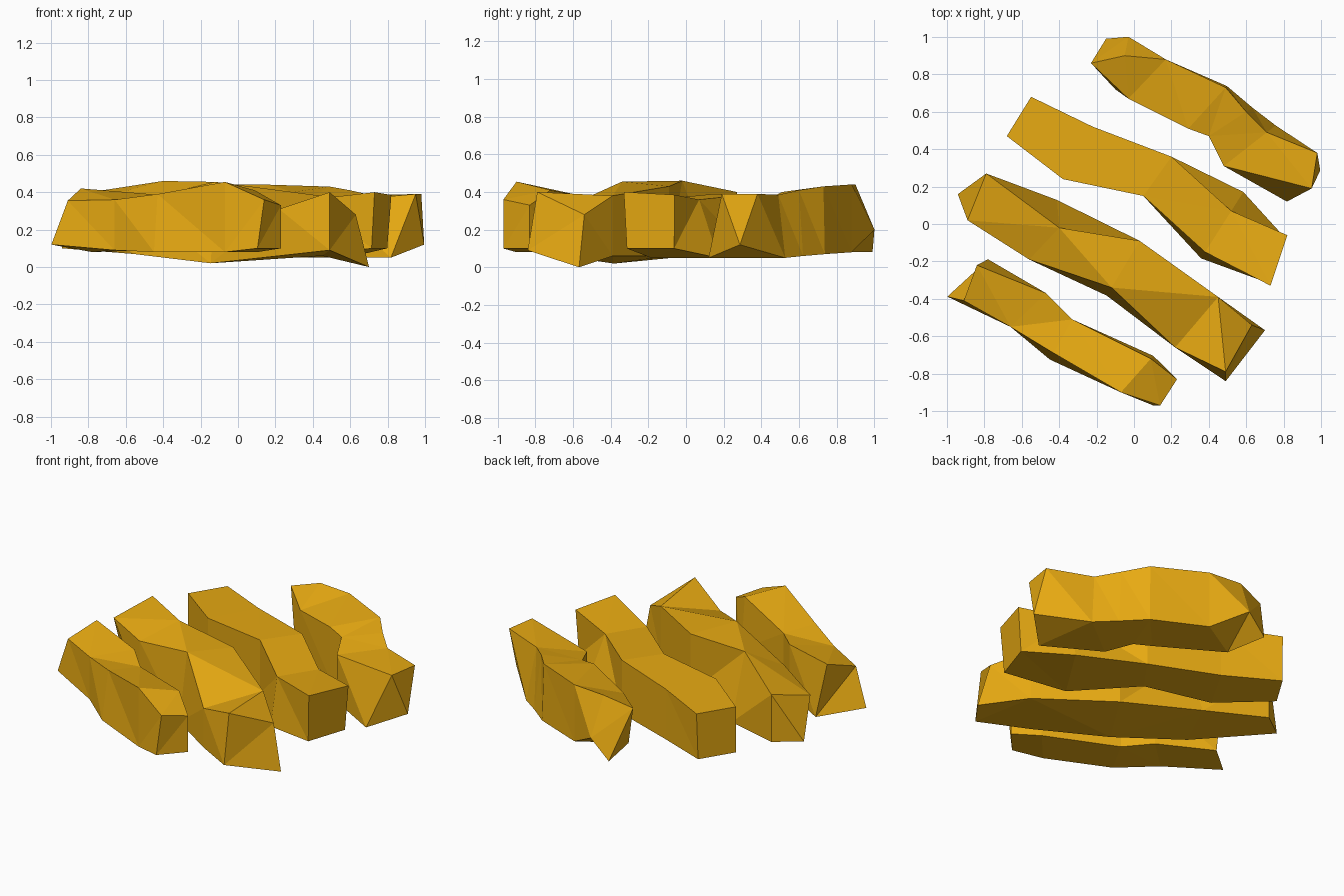
import bpy, bmesh
from mathutils import Vector

if "Cube" in bpy.data.objects:
    bpy.data.objects.remove(bpy.data.objects["Cube"])

mat = bpy.data.materials.new("golden")
mat.diffuse_color = (0.8, 0.4, 0.006, 1)
mat.use_nodes = True
mat.node_tree.nodes["Principled BSDF"].inputs["Base Color"].default_value = mat.diffuse_color


def pair(v):
    return v if isinstance(v, tuple) else (v, v)


def wedge(name, sections):
    """Loft four-cornered sections: left xy, right xy, top z, bottom z,
    bottom outsets left/right, optional forward slide of the bottom corners."""
    bm = bmesh.new()
    rings = []
    for lx, ly, rx, ry, top, bottom, out_l, out_r, *slide in sections:
        left, right = Vector((lx, ly)), Vector((rx, ry))
        across = (right - left).normalized()
        forward = Vector((across.y, -across.x))
        sl, sr = slide or (0, 0)
        low_l = left - across * out_l + forward * sl
        low_r = right + across * out_r + forward * sr
        tl, tr = pair(top)
        bl, br = pair(bottom)
        rings.append([bm.verts.new((*p, z)) for p, z in
                      ((left, tl), (right, tr), (low_r, br), (low_l, bl))])
    for a, b in zip(rings, rings[1:]):
        for i in range(4):
            j = (i + 1) % 4
            bm.faces.new((a[i], a[j], b[j], b[i]))
    bm.faces.new(rings[0])
    bm.faces.new(rings[-1][::-1])
    bmesh.ops.recalc_face_normals(bm, faces=bm.faces)
    bmesh.ops.triangulate(bm, faces=bm.faces)
    mesh = bpy.data.meshes.new(name)
    bm.to_mesh(mesh)
    bm.free()
    mesh.materials.append(mat)
    bpy.context.collection.objects.link(bpy.data.objects.new(name, mesh))


# Back piece, bent to the right
wedge("back_wedge", [
    (-.23, .86, -.05, .90, (.39, .44), (.08, .2), -.107, .042, -.11, -.094),
    (-.03, .67, .17, .88, (.36, .44), .08, .012, .0, -.085, .0),
    (.29, .51, .49, .73, (.40, .43), .07, .0, .01),
    (.40, .47, .60, .60, (.38, .41), .06, .0, .04),
    (.48, .31, .71, .49, (.35, .385), .05, .0, .06),
    (.95, .19, .98, .38, .39, (.05, .12), .09, -.09, -.12, .03)])

# Middle back piece, long and even
wedge("middle_back_wedge", [
    (-.68, .47, -.55, .68, .37, .08, .0, -.01),
    (-.38, .24, -.22, .52, .38, .06, .0, .0),
    (.05, .15, .20, .36, .39, .05, .0, .0),
    (.38, -.15, .52, .07, .36, .05, .04, .12),
    (.73, -.33, .82, -.06, (.40, .385), .1, -.01, -.01, -.02, -.02)])

# Middle front piece, flared at the right end
wedge("middle_front_wedge", [
    (-.89, .02, -.79, .27, (.33, .40), .1, -.11, .0, -.1, .0),
    (-.56, -.19, -.40, -.02, (.35, .46), .07, .0, .1, .0, -.11),
    (-.12, -.34, .03, -.09, (.455, .43), (.02, .06), .05, .0),
    (.22, -.66, .45, -.39, (.31, .38), .06, .0, .0),
    (.49, -.79, .63, -.54, (.40, .28), (.09, .0), .044, .01, .025, .075)])

# Front piece, pointed at the left end
wedge("front_wedge", [
    (-.91, -.41, -.84, -.22, (.355, .42), (.12, .08), .01, .05, -.09, .045),
    (-.66, -.55, -.47, -.37, (.36, .39), .09, .0, .0),
    (-.43, -.69, -.33, -.51, (.39, .37), .08, .04, .0),
    (-.07, -.90, .09, -.72, (.455, .41), .08, .0, .02),
    (.14, -.97, .23, -.83, (.36, .33), .1, .02, .0, -.03, .0)])
